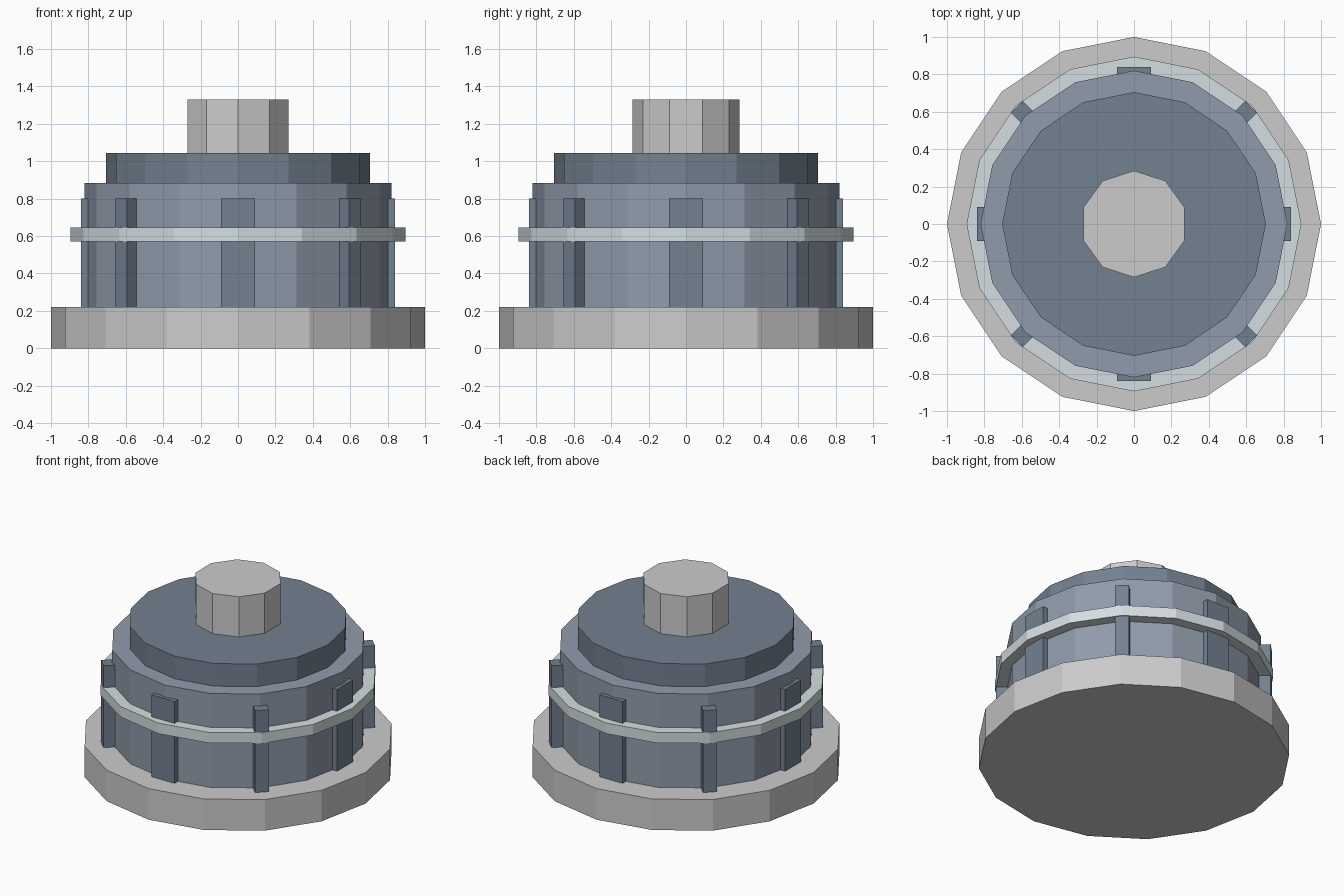
import bpy
from math import sin, cos, pi

if "Cube" in bpy.data.objects:
    bpy.data.objects.remove(bpy.data.objects["Cube"])


def material(name, rgb):
    m = bpy.data.materials.new(name)
    m.diffuse_color = (*rgb, 1)
    m.use_nodes = True
    m.node_tree.nodes["Principled BSDF"].inputs["Base Color"].default_value = m.diffuse_color
    return m


slate = material("slate", (0.28, 0.33, 0.41))
dark = material("dark_slate", (0.17, 0.22, 0.28))
pale = material("pale_steel", (0.66, 0.73, 0.75))


def drum(name, radius, z0, z1, sides=16, mat=None):
    bpy.ops.mesh.primitive_cylinder_add(vertices=sides, radius=radius, depth=z1 - z0,
                                        location=(0, 0, (z0 + z1) / 2))
    ob = bpy.context.object
    ob.name = name
    if mat:
        ob.data.materials.append(mat)


# Stacked drums
drum("base", 1.0, 0, 0.22)
drum("body", 0.82, 0.22, 0.885, mat=slate)
drum("band", 0.895, 0.57, 0.645, mat=pale)
drum("cap", 0.705, 0.885, 1.045, mat=dark)
drum("top_knob", 0.285, 1.045, 1.33, sides=10)

# Eight ribs: broad side out on the axes, narrow edge out on the diagonals
for i in range(8):
    a = i * pi / 4
    bpy.ops.mesh.primitive_cube_add(size=1, location=(0.795 * cos(a), 0.795 * sin(a), 0.51),
                                    rotation=(0, 0, a if i % 2 == 0 else a + pi / 2))
    rib = bpy.context.object
    rib.name = f"rib_{i + 1}"
    rib.scale = (0.09, 0.18, 0.58)
    rib.data.materials.append(dark)
